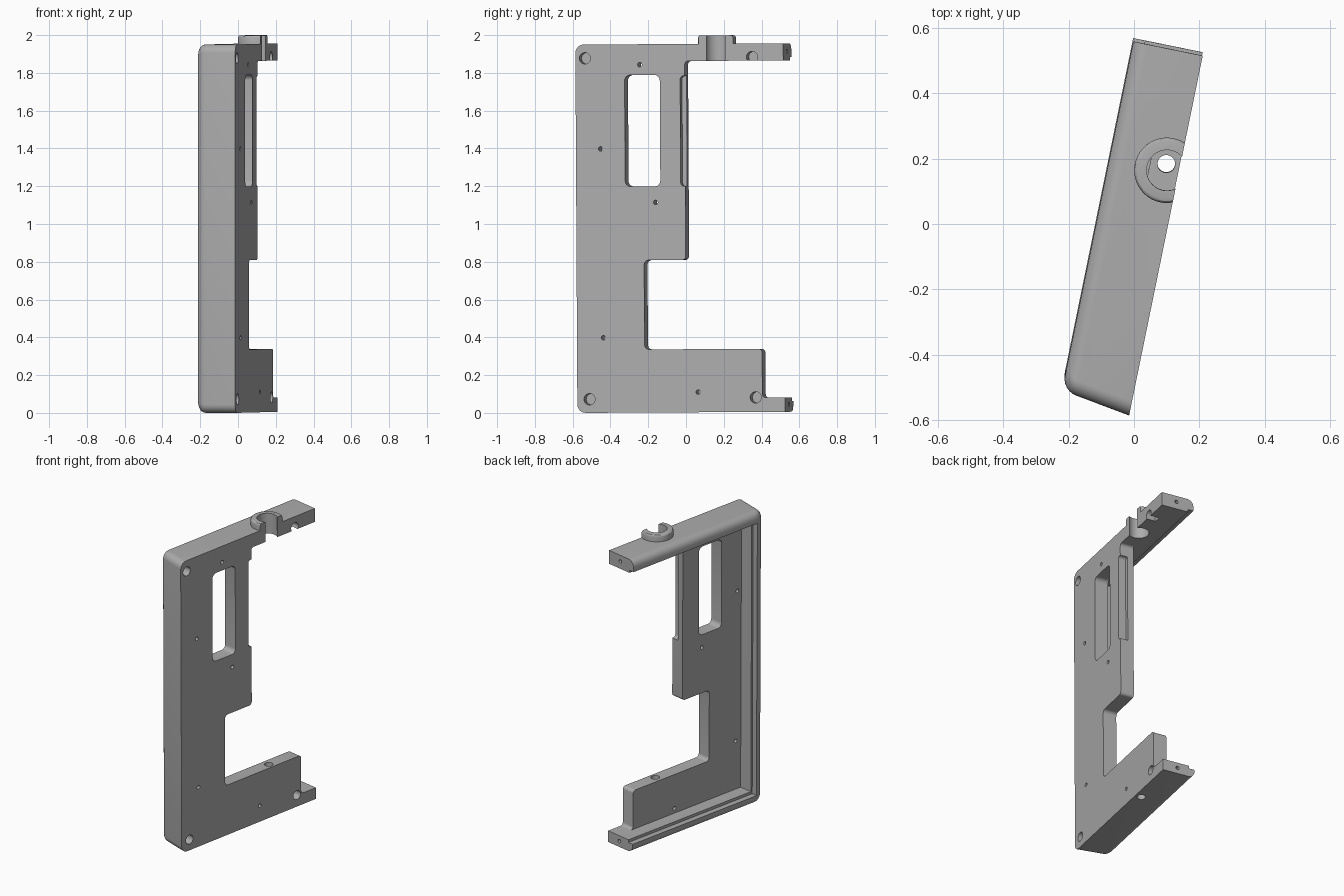
import bpy, bmesh, math
from mathutils import Matrix, Vector

# Local frame: x = depth (0 is the outer face), y = along the bracket, z = up
if "Cube" in bpy.data.objects:
    bpy.data.objects.remove(bpy.data.objects["Cube"])

LENGTH, DEPTH, EDGE = 1.123, 0.217, 0.045
BOTTOM, TOP = 0.003, 1.953

grey = bpy.data.materials.new("plain_grey")
grey.use_nodes = True
grey.diffuse_color = (0.42, 0.42, 0.42, 1)
grey.node_tree.nodes["Principled BSDF"].inputs["Base Color"].default_value = (0.42, 0.42, 0.42, 1)


def fillet(corners, steps=6):
    """Round each (y, z, radius) corner of a polygon."""
    out = []
    for i, (y, z, r) in enumerate(corners):
        p = Vector((y, z))
        if r == 0:
            out.append(p)
            continue
        a = (Vector(corners[i - 1][:2]) - p).normalized()
        b = (Vector(corners[(i + 1) % len(corners)][:2]) - p).normalized()
        for k in range(steps + 1):
            t = k / steps * math.pi / 2
            out.append(p + a * r * (1 - math.sin(t)) + b * r * (1 - math.cos(t)))
    return out


def loft(name, rings):
    """Solid through a list of (x, outline) layers."""
    bm = bmesh.new()
    layers = [[bm.verts.new((x, p.x, p.y)) for p in pts] for x, pts in rings]
    for lo, hi in zip(layers, layers[1:]):
        for i in range(len(lo)):
            bm.faces.new((lo[i - 1], lo[i], hi[i], hi[i - 1]))
    bm.faces.new(layers[0])
    bm.faces.new(layers[-1])
    return finish(name, bm)


def finish(name, bm):
    bmesh.ops.recalc_face_normals(bm, faces=bm.faces)
    me = bpy.data.meshes.new(name)
    bm.to_mesh(me)
    bm.free()
    me.materials.append(grey)
    ob = bpy.data.objects.new(name, me)
    bpy.context.collection.objects.link(ob)
    return ob


def prism(name, x0, x1, corners):
    pts = fillet(corners)
    return loft(name, [(x0, pts), (x1, pts)])


def rect(y0, y1, z0, z1, r=0):
    return [(y0, z0, r), (y1, z0, r), (y1, z1, r), (y0, z1, r)]


def rod(name, centre, r, length, axis, segments=32):
    bm = bmesh.new()
    bmesh.ops.create_cone(bm, cap_ends=True, segments=segments, radius1=r, radius2=r, depth=length)
    turn = Vector((0, 0, 1)).rotation_difference(Vector(axis)).to_matrix().to_4x4()
    bm.transform(Matrix.Translation(centre) @ turn)
    return finish(name, bm)


# Bracket body: drafted front and rounded inner rim, square at the rear end
def outline(front, inset):
    return fillet([(front, BOTTOM + inset, EDGE), (LENGTH, BOTTOM + inset, 0),
                   (LENGTH, TOP - inset, 0), (front, TOP - inset, EDGE)])


rings = [(0, outline(0, 0))]
for k in range(7):
    t = k / 6 * math.pi / 2
    x = -(DEPTH - EDGE) - EDGE * math.sin(t)
    inset = EDGE * (1 - math.cos(t))
    rings.append((x, outline(-0.16 * x + inset, inset)))
body = loft("bracket_frame", rings)

# Collar on the top arm
AXIS_Y, AXIS_X = 0.758, -0.037
collar = rod("collar", (AXIS_X, AXIS_Y, 1.945), 0.1, 0.106, (0, 0, 1), 48)
bm = bmesh.new()
bm.from_mesh(collar.data)
rim = [e for e in bm.edges if all(v.co.z > 1.99 for v in e.verts)]
bmesh.ops.bevel(bm, geom=rim, offset=0.012, segments=3, affect='EDGES', profile=0.5)
bm.to_mesh(collar.data)
bm.free()

cutters = [
    # Inner pocket and lid seat
    prism("pocket", -0.5, -0.09, rect(0.1, 1.5, 0.078, 1.863)),
    prism("lid_seat", -0.5, -0.18, rect(0.088, 1.5, 0.06, 1.88)),
    # Stepped open side
    prism("opening", -0.5, 0.5, [
        (1.5, 0.078, 0), (1.0, 0.078, 0.02), (1.0, 0.337, 0.02), (0.365, 0.337, 0.025),
        (0.365, 0.81, 0.025), (0.59, 0.81, 0.02), (0.59, 1.863, 0.02), (1.5, 1.863, 0)]),
    prism("window", -0.5, 0.5, rect(0.265, 0.455, 1.2, 1.79, 0.03)),
    prism("edge_rebate", -0.05, 0.5, rect(0.565, 0.7, 1.2, 1.785, 0.02)),
    # Flat side and bore of the collar, and the matching hole in the lower arm
    prism("collar_flat", 0, 0.5, rect(0.5, 1.05, 1.7, 2.2)),
    rod("collar_bore", (AXIS_X, AXIS_Y, 1.95), 0.062, 0.4, (0, 0, 1), 48),
    rod("pivot_hole", (AXIS_X - 0.004, AXIS_Y + 0.01, 0.2), 0.027, 0.6, (0, 0, 1)),
]
# Fixing recesses and screw holes in the outer face
for y, z in ((0.051, 1.88), (0.066, 0.075), (0.964, 0.08), (0.954, 1.882)):
    cutters.append(rod("recess", (0, y, z), 0.03, 0.12, (1, 0, 0)))
for y, z in ((0.347, 1.845), (0.133, 1.4), (0.429, 1.115), (0.143, 0.4), (0.653, 0.11)):
    cutters.append(rod("screw_hole", (0, y, z), 0.012, 0.5, (1, 0, 0), 16))
# Holes in the rear ends of the arms
for z in (0.042, 1.912):
    cutters.append(rod("end_hole", (-0.1, LENGTH, z), 0.012, 0.12, (0, 1, 0), 16))


def boolean(tool, operation):
    mod = body.modifiers.new(tool.name, 'BOOLEAN')
    mod.object, mod.operation, mod.solver = tool, operation, 'EXACT'
    tool.hide_render = True


boolean(collar, 'UNION')
for c in cutters:
    boolean(c, 'DIFFERENCE')

# Apply the cuts and drop the helpers
graph = bpy.context.evaluated_depsgraph_get()
body.data = bpy.data.meshes.new_from_object(body.evaluated_get(graph))
body.modifiers.clear()
for helper in cutters + [collar]:
    bpy.data.objects.remove(helper)

# Stand the frame at its slight turn and lean
body.data.transform(Matrix.Rotation(0.0055, 4, 'X') @ Matrix.Translation((-0.015, -0.575, 0))
                    @ Matrix.Rotation(math.radians(-11.56), 4, 'Z'))
bpy.context.view_layer.objects.active = body
body.select_set(True)
bpy.ops.object.shade_smooth_by_angle(angle=math.radians(30))
